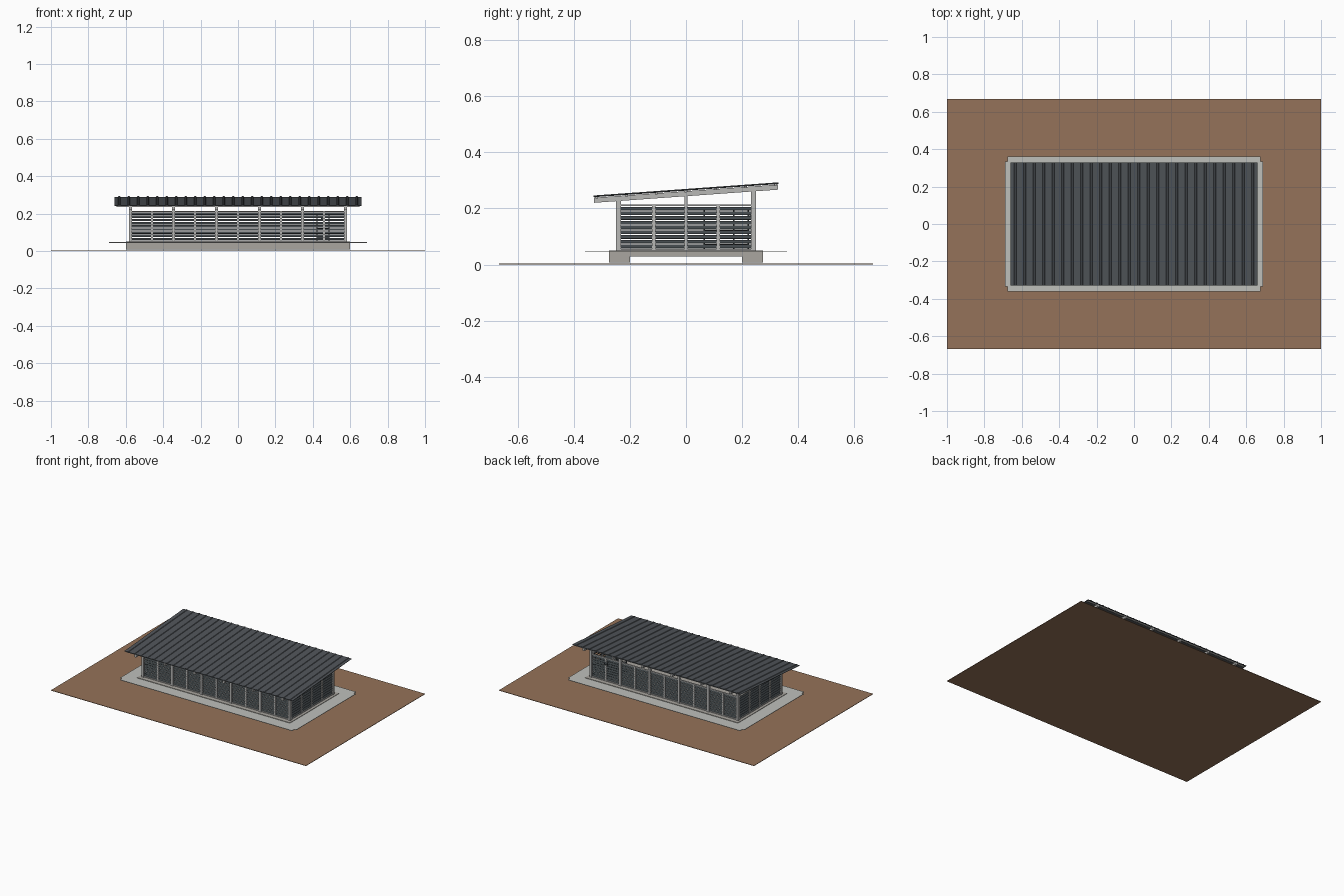
import bpy, bmesh, math
from mathutils import Matrix, Vector

if "Cube" in bpy.data.objects:
    bpy.data.objects.remove(bpy.data.objects["Cube"])


def mat(name, r, g, b):
    m = bpy.data.materials.new(name)
    m.diffuse_color = (r, g, b, 1)
    m.use_nodes = True
    m.node_tree.nodes["Principled BSDF"].inputs["Base Color"].default_value = m.diffuse_color
    return m


SOIL = mat("soil", 0.30, 0.17, 0.10)
PAVING = mat("paving", 0.52, 0.53, 0.50)
CONCRETE = mat("concrete", 0.40, 0.38, 0.35)
FRAME = mat("frame_grey", 0.48, 0.48, 0.47)
ROOF = mat("roof_sheet", 0.08, 0.09, 0.10)
SLAT = mat("dark_slat", 0.05, 0.06, 0.065)


def boxes(name, items, material):
    """items: (x0,x1,y0,y1,z0,z1) or (..., rotation matrix about the centre)"""
    bm = bmesh.new()
    for it in items:
        x0, x1, y0, y1, z0, z1 = it[:6]
        rot = it[6] if len(it) > 6 else Matrix.Identity(4)
        c = Vector(((x0 + x1) / 2, (y0 + y1) / 2, (z0 + z1) / 2))
        m = Matrix.Translation(c) @ rot @ Matrix.Diagonal((x1 - x0, y1 - y0, z1 - z0, 1))
        bmesh.ops.create_cube(bm, size=1, matrix=m)
    return finish(name, bm, material)


def finish(name, bm, material):
    bmesh.ops.recalc_face_normals(bm, faces=bm.faces)
    me = bpy.data.meshes.new(name)
    bm.to_mesh(me)
    bm.free()
    me.materials.append(material)
    ob = bpy.data.objects.new(name, me)
    bpy.context.collection.objects.link(ob)
    return ob


# Roof plane: underside of the sheet at depth y
SLOPE = 0.047 / 0.66
def roof_z(y):
    return 0.2635 + SLOPE * y


def prism_x(bm, x0, x1, yz):
    a = [bm.verts.new((x0, y, z)) for y, z in yz]
    b = [bm.verts.new((x1, y, z)) for y, z in yz]
    n = len(yz)
    bm.faces.new(a)
    bm.faces.new(b[::-1])
    for i in range(n):
        bm.faces.new((a[i], a[(i + 1) % n], b[(i + 1) % n], b[i]))


# Site, paving and foundation
boxes("ground", [(-1, 1, -0.667, 0.667, 0, 0.003)], SOIL)
boxes("apron_paving",
      [(-0.675, 0.675, s - 0.045, s + 0.045, 0.044, 0.047) for s in (-0.315, 0.315)] +
      [(s - 0.045, s + 0.045, -0.27, 0.27, 0.044, 0.047) for s in (-0.63, 0.63)] +
      [(s - 0.0075, s + 0.0075, -0.335, 0.335, 0.044, 0.047) for s in (-0.6825, 0.6825)], PAVING)
boxes("floor_slab", [(-0.6, 0.6, -0.275, 0.275, 0.028, 0.05)], CONCRETE)
boxes("strip_footings", [(-0.6, 0.6, s - 0.0375, s + 0.0375, 0.008, 0.028)
                         for s in (-0.2375, 0.2375)], CONCRETE)

# Columns
main_x = [-0.575 + 0.23 * i for i in range(6)]
cols = []
for x in main_x:
    for y in (-0.24, 0.24):
        cols.append((x - 0.009, x + 0.009, y - 0.009, y + 0.009, 0.05, roof_z(y) - 0.016))
for x in (-0.575, 0.575):
    cols.append((x - 0.006, x + 0.006, -0.006, 0.006, 0.05, roof_z(0) - 0.016))
boxes("columns", cols, FRAME)

# Louvred wall bays: frame, centre mullion and tilted slats
frames, slats = [], []
Z0, Z1, N = 0.05, 0.214, 9
PITCH = (Z1 - Z0 - 0.012) / N


def wall_x(y, out):
    for rz in (Z0 + 0.003, Z1 - 0.003):
        frames.append((-0.57, 0.57, y - 0.005, y + 0.005, rz - 0.003, rz + 0.003))
    for i in range(5):
        x = main_x[i] + 0.115
        frames.append((x - 0.006, x + 0.006, y - 0.006, y + 0.006, Z0, Z1))
        for x0, x1 in ((main_x[i] + 0.009, x - 0.006), (x + 0.006, main_x[i + 1] - 0.009)):
            for k in range(N):
                z = Z0 + 0.006 + PITCH * (k + 0.5)
                slats.append((x0, x1, y - 0.001, y + 0.001, z - 0.0068, z + 0.0068,
                              Matrix.Rotation(math.radians(30 * out), 4, 'X')))


def wall_y(x, out):
    for rz in (Z0 + 0.003, Z1 - 0.003):
        frames.append((x - 0.005, x + 0.005, -0.235, 0.235, rz - 0.003, rz + 0.003))
    for y in (-0.115, 0.115):
        frames.append((x - 0.006, x + 0.006, y - 0.006, y + 0.006, Z0, Z1))
    for y0, y1 in ((-0.231, -0.121), (-0.109, -0.006), (0.006, 0.109), (0.121, 0.231)):
        for k in range(N):
            z = Z0 + 0.006 + PITCH * (k + 0.5)
            slats.append((x - 0.001, x + 0.001, y0, y1, z - 0.0068, z + 0.0068,
                          Matrix.Rotation(math.radians(-30 * out), 4, 'Y')))


for s in (-1, 1):
    wall_x(0.238 * s, s)
    wall_y(0.575 * s, s)
boxes("wall_frames", frames, FRAME)
boxes("wall_louvres", slats, SLAT)

# Open slatted rack inside, back right corner
rack = [(x - 0.003, x + 0.003, y - 0.003, y + 0.003, 0.05, 0.205)
        for x in (0.423, 0.487) for y in (0.065, 0.115, 0.17, 0.222)]
rack += [(0.42, 0.49, 0.062, 0.225, z, z + 0.004) for z in (0.07, 0.12, 0.165, 0.2)]
boxes("inside_rack", rack, SLAT)

# Small round vent on the back wall
bm = bmesh.new()
bmesh.ops.create_cone(bm, cap_ends=True, segments=16, radius1=0.012, radius2=0.012, depth=0.02,
                      matrix=Matrix.Translation((0.455, 0.238, 0.175)) @ Matrix.Rotation(math.pi / 2, 4, 'Y'))
finish("back_vent", bm, SLAT)

# Sloping rafters over each column pair
bm = bmesh.new()
for x in main_x:
    prism_x(bm, x - 0.007, x + 0.007, [(-0.328, roof_z(-0.328) - 0.02), (0.328, roof_z(0.328) - 0.02),
                                       (0.328, roof_z(0.328) - 0.002), (-0.328, roof_z(-0.328) - 0.002)])
finish("rafters", bm, FRAME)

# Purlins across the rafters
bm = bmesh.new()
for i in range(7):
    y = -0.318 + 0.106 * i
    prism_x(bm, -0.65, 0.65, [(y - 0.005, roof_z(y - 0.005) - 0.006), (y + 0.005, roof_z(y + 0.005) - 0.006),
                              (y + 0.005, roof_z(y + 0.005)), (y - 0.005, roof_z(y - 0.005))])
finish("purlins", bm, FRAME)

# Ribbed roof sheet
top = [(-0.66, 0.003)]
for i in range(26):
    x = -0.66 + 1.32 * (i + 0.5) / 26
    top += [(x - 0.007, 0.003), (x - 0.004, 0.006), (x + 0.004, 0.006), (x + 0.007, 0.003)]
top.append((0.66, 0.003))
bm = bmesh.new()
rows = [[[bm.verts.new((x, y, roof_z(y) + (h if up else 0))) for x, h in top] for up in (0, 1)]
        for y in (-0.33, 0.33)]
(fb, ft), (bb, bt) = rows
for i in range(len(top) - 1):
    for a, b in ((ft, bt), (bb, fb), (fb, ft), (bt, bb)):
        bm.faces.new((a[i], a[i + 1], b[i + 1], b[i]))
for i in (0, -1):
    bm.faces.new((fb[i], ft[i], bt[i], bb[i]))
finish("roof_sheet", bm, ROOF)
